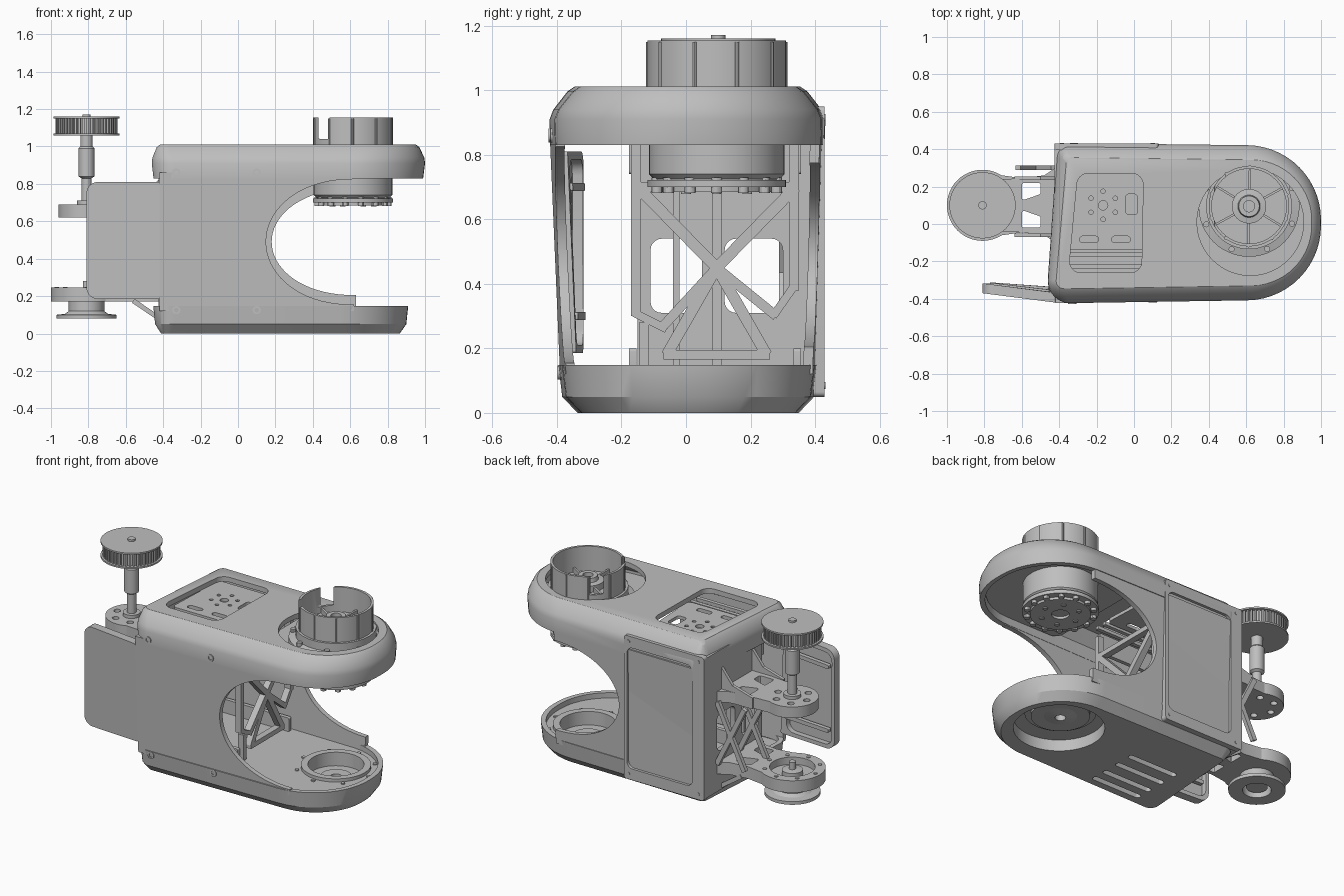
import bpy, bmesh, math
from mathutils import Vector

cube = bpy.data.objects.get("Cube")
if cube:
    bpy.data.objects.remove(cube)

grey = bpy.data.materials.new("machined_grey")
grey.use_nodes = True
grey.diffuse_color = (0.52, 0.52, 0.52, 1)
grey.node_tree.nodes["Principled BSDF"].inputs["Base Color"].default_value = (0.52, 0.52, 0.52, 1)
AXES = {"z": lambda u, v, h: (u, v, h), "y": lambda u, v, h: (u, h, v), "x": lambda u, v, h: (h, u, v)}


def loft(name, rings, axis="z", closed=False):
    """Skin equal-sized 2D rings [(points, height)]; closed joins last to first."""
    bm = bmesh.new()
    loops = [[bm.verts.new(AXES[axis](u, v, h)) for u, v in pts] for pts, h in rings]
    pairs = list(zip(loops, loops[1:] + loops[:1])) if closed else list(zip(loops, loops[1:]))
    for a, b in pairs:
        for i in range(len(a)):
            j = (i + 1) % len(a)
            bm.faces.new((a[i], a[j], b[j], b[i]))
    if not closed:
        bm.faces.new(loops[0])
        bm.faces.new(loops[-1])
    bmesh.ops.recalc_face_normals(bm, faces=bm.faces)
    mesh = bpy.data.meshes.new(name)
    bm.to_mesh(mesh)
    bm.free()
    mesh.materials.append(grey)
    ob = bpy.data.objects.new(name, mesh)
    bpy.context.collection.objects.link(ob)
    return ob


def prism(name, pts, lo, hi, axis="z"):
    return loft(name, [(pts, lo), (pts, hi)], axis)


def polar(c, r, n, start=0.0):
    return [(c[0] + r * math.cos(start + 2 * math.pi * i / n), c[1] + r * math.sin(start + 2 * math.pi * i / n)) for i in range(n)]


def disc(name, c, r, lo, hi, axis="z", n=48):
    return prism(name, polar(c, r, n), lo, hi, axis)


def turned(name, c, profile, closed=False):
    return loft(name, [(polar(c, r, 48), z) for r, z in profile], "z", closed)


def rounded(corners, n=8):
    """Polygon from (x, y, radius) corners with true arc fillets."""
    out = []
    for i, (x, y, r) in enumerate(corners):
        p = Vector((x, y))
        a = (Vector(corners[i - 1][:2]) - p).normalized()
        b = (Vector(corners[(i + 1) % len(corners)][:2]) - p).normalized()
        half = a.angle(b) / 2
        c = p + (a + b).normalized() * r / math.sin(half)
        s, e = p + a * r / math.tan(half) - c, p + b * r / math.tan(half) - c
        t = math.atan2(s.x * e.y - s.y * e.x, s.dot(e))
        for k in range(n + 1):
            q = t * k / n
            out.append((c.x + s.x * math.cos(q) - s.y * math.sin(q), c.y + s.x * math.sin(q) + s.y * math.cos(q)))
    return out


def rect(u0, u1, v0, v1, r=0.02):
    return rounded([(u0, v0, r), (u1, v0, r), (u1, v1, r), (u0, v1, r)], 5)


def inset(corners, dx, dy):
    """Rounded outline moved inwards; radii shrink so the arcs never overlap."""
    return rounded([(x + (dx if x < 0 else -dx), y + (dy if y < 0 else -dy), max(r - max(dx, dy), 0.03))
                    for x, y, r in corners], 14)


def cut(ob, *cutters):
    for c in cutters:
        c.hide_render = True
        m = ob.modifiers.new("cut", "BOOLEAN")
        m.operation, m.object, m.solver = "DIFFERENCE", c, "EXACT"
        bpy.context.view_layer.objects.active = ob
        bpy.ops.object.modifier_apply(modifier=m.name)
        bpy.data.objects.remove(c)
    return ob


def bar(name, p, q, w, lo, hi, axis):
    """Straight strut of width w between 2D points."""
    p, q = Vector(p), Vector(q)
    d = (q - p).normalized() * w / 2
    s = Vector((-d.y, d.x))
    return prism(name, [p + s, p - s, q - s, q + s], lo, hi, axis)


MOTOR, PULLEY, BORE = (0.615, 0.095), (-0.81, 0.1), (0.622, 0.01)

# Upper shell: chamfered hollow cover with a motor bore and a service window
top = [(-0.47, -0.425, 0.12), (1.0, -0.402, 0.4), (1.0, 0.417, 0.4), (-0.41, 0.433, 0.08)]
upper = loft("upper_shell", [(inset(top, 0.01, 0.002), 0.83), (inset(top, 0, 0), 0.91), (inset(top, 0.004, 0.012), 0.94),
                             (inset(top, 0.03, 0.056), 0.996), (inset(top, 0.05, 0.078), 1.011)])
cut(upper, loft("cavity", [(inset(top, 0.035, 0.035), 0.8), (inset(top, 0.035, 0.035), 0.91), (inset(top, 0.07, 0.09), 0.98)]),
    disc("bore", BORE, 0.285, 0.9, 1.1, n=64),
    prism("window", rounded([(-0.35, -0.26, 0.06), (0.04, -0.26, 0.06), (0.05, 0.27, 0.06), (-0.30, 0.27, 0.06)]), 0.9, 1.1))

# Service plate under the window
plate = prism("service_plate", rounded([(-0.36, -0.14, 0.03), (0.08, -0.14, 0.03), (0.06, 0.3, 0.03), (-0.34, 0.3, 0.03)]), 0.935, 0.955)
cut(plate, *[disc("hole", p, 0.012, 0.9, 1, n=12) for p in polar((-0.165, 0.1), 0.075, 6, math.pi / 6)],
    disc("hole", (-0.165, 0.1), 0.025, 0.9, 1, n=20), prism("slot", rect(-0.045, 0.02, 0.05, 0.16), 0.9, 1),
    *[prism("slot", rect(x, x + 0.1, -0.1, -0.065, 0.016), 0.9, 1) for x in (-0.29, -0.12)])
for y in (-0.165, -0.225):
    prism("window_rail", rect(-0.38, 0.08, y - 0.012, y + 0.012, 0.004), 0.93, 0.95)

# Lower shell: tray with bearing seat, chamfered underside and vents
low = [(-0.46, -0.397, 0.11), (0.91, -0.38, 0.375), (0.91, 0.395, 0.375), (-0.41, 0.41, 0.08)]
lower = loft("lower_shell", [(inset(low, 0.045, 0.06), 0), (inset(low, 0.01, 0.012), 0.05), (inset(low, 0, 0), 0.148)])
cut(lower, prism("tray", inset(low, 0.03, 0.03), 0.115, 0.3), disc("seat", (0.57, 0.03), 0.255, -0.1, 0.07),
    disc("bearing_hole", MOTOR, 0.18, -0.1, 0.3),
    *[prism("vent", rect(-0.27, 0.07, y - 0.018, y + 0.018, 0.017), -0.1, 0.04) for y in (0.04, -0.07, -0.18, -0.27)])
turned("bearing_rim", MOTOR, [(0.16, 0.05), (0.2, 0.05), (0.2, 0.135), (0.16, 0.135)], True)
turned("bearing_ring", MOTOR, [(0.09, 0.03), (0.165, 0.03), (0.165, 0.05), (0.09, 0.05)], True)
turned("bearing_hub", MOTOR, [(0.03, 0.02), (0.092, 0.03), (0.092, 0.06), (0.03, 0.06)], True)
for p in polar(MOTOR, 0.225, 8):
    disc("tray_screw", p, 0.012, 0.11, 0.122, n=12)


# Side walls with the C-shaped opening, leaning and tapering with the shells
def side_wall(name, y, thick, cx, a, b, lean, taper):
    arc = [(cx - a * math.sin(t) ** 0.92, 0.49 + b * math.cos(t)) for t in [math.pi * i / 36 for i in range(37)]]
    w = prism(name, [(-0.42, 0.86), (cx, 0.86)] + arc + [(cx, 0.12), (-0.42, 0.12)], y, y + thick, "y")
    for v in w.data.vertices:
        v.co.y += lean * (0.83 - v.co.z) + taper * (v.co.x + 0.42)


side_wall("front_wall", -0.421, 0.03, 0.62, 0.47, 0.335, 0.043, 0.0157)
side_wall("back_wall", 0.396, 0.03, 0.63, 0.45, 0.285, -0.03, -0.0113)

# Front wing: lipped plate reaching past the pulleys, tapering inwards
wing = prism("front_wing", rounded([(-0.81, 0.185, 0.06), (-0.42, 0.185, 0.01), (-0.42, 0.81, 0.01), (-0.81, 0.81, 0.06)]), -0.421, -0.368, "y")
cut(wing, prism("recess", rect(-0.79, -0.46, 0.21, 0.785, 0.05), -0.401, -0.3, "y"))
for z in (0.3, 0.7):
    prism("wing_rib", rect(-0.77, -0.45, z - 0.012, z + 0.012, 0.005), -0.385, -0.36, "y")
for ob in [o for o in bpy.context.scene.objects if "wing" in o.name]:
    for v in ob.data.vertices:
        reach = (-0.42 - v.co.x) / 0.39
        v.co.y += 0.051 * reach + 0.043 * (0.83 - v.co.z) * (1 - reach)

# Cover screws on the front
for x in (-0.33, 0.1):
    for z, y in ((0.86, -0.426), (0.125, -0.397)):
        y += 0.0157 * (x + 0.47)
        loft("cover_screw", [(polar((x, z), r, 20), h) for r, h in ((0.022, y + 0.01), (0.022, y - 0.003), (0.012, y - 0.003), (0.012, y + 0.01))], "y", True)

# Back panel with a shallow recess
panel = prism("back_panel", rect(-0.425, 0.13, 0.05, 0.95, 0.015), 0.395, 0.43, "y")
cut(panel, prism("recess", rect(-0.345, 0.11, 0.12, 0.88, 0.04), 0.413, 0.5, "y"))
cut(upper, prism("recess", rect(-0.345, 0.11, 0.12, 0.88, 0.04), 0.413, 0.5, "y"))
for x in (-0.385, 0.1):
    for z in (0.085, 0.915):
        disc("panel_screw", (x, z), 0.011, 0.42, 0.433, "y", 12)

# Left end wall with two windows
end = prism("end_wall", rect(-0.15, 0.42, 0.06, 0.94), -0.425, -0.395, "x")
cut(end, prism("hole", rect(-0.11, 0.05, 0.31, 0.54, 0.035), -0.6, -0.3, "x"),
    prism("hole", rect(0.12, 0.3, 0.31, 0.54, 0.035), -0.6, -0.3, "x"))

# Cross braces facing the opening, tied to the end wall by webs
HEART = (0.095, 0.45)
for p, q, w in ((HEART, (-0.15, 0.7), 0.035), (HEART, (0.34, 0.7), 0.035), (HEART, (-0.06, 0.18), 0.035), (HEART, (0.25, 0.18), 0.035),
                (HEART, (-0.07, 0.27), 0.03), (HEART, (0.28, 0.3), 0.03), ((-0.155, 0.3), (-0.155, 0.83), 0.03),
                ((0.335, 0.38), (0.335, 0.83), 0.03), ((-0.16, 0.31), (-0.06, 0.26), 0.025), ((0.34, 0.4), (0.27, 0.3), 0.025),
                ((-0.07, 0.18), (0.26, 0.18), 0.03), ((-0.16, 0.7), (0.35, 0.7), 0.03), ((-0.13, 0.12), (-0.13, 0.28), 0.03)):
    bar("cross_brace", p, q, w, 0.1, 0.14, "x")
for y, w in ((-0.03, 0.02), (0.095, 0.03)):
    bar("upright", (y, 0.12), (y, 0.86), w, -0.39, -0.36, "x")
for y in (-0.165, 0.345):
    for z0, z1 in ((0.74, 0.86), (0.11, 0.2)):
        prism("brace_web", rect(-0.42, 0.12, z0, z1, 0.01), y - 0.012, y + 0.012, "y")

# Pulley arms with windows, side gussets and diagonals
for name, z0, z1, r in (("upper", 0.62, 0.69, 0.15), ("lower", 0.17, 0.245, 0.19)):
    arm = prism(name + "_arm", [(-0.78, 0.1 - r * 0.9), (-0.6, -0.045), (-0.48, -0.06), (-0.42, -0.1), (-0.42, 0.3), (-0.48, 0.26), (-0.6, 0.245), (-0.78, 0.1 + r * 0.9)], z0, z1)
    cut(arm, disc("clear", PULLEY, r - 0.01, 0, 1),
        *[prism("hole", rounded([(-0.6, 0.1 + s * 0.12, 0.012), (-0.6, 0.1 + s * 0.025, 0.012), (-0.5, 0.1 + s * 0.06, 0.012), (-0.5, 0.1 + s * 0.12, 0.012)], 3), 0, 1) for s in (-1, 1)])
    if name == "upper":
        head = disc("upper_arm_head", PULLEY, r, z0, z1)
        cut(head, *[disc("hole", p, 0.02, 0.5, 0.8, n=14) for p in polar(PULLEY, 0.1, 6)])
    else:
        turned("lower_arm_head", PULLEY, [(0.13, z0), (r, z0), (r, z1), (0.13, z1)], True)
        turned("lower_arm_seat", PULLEY, [(0.05, z0), (0.14, z0), (0.14, z0 + 0.03), (0.05, z0 + 0.03)], True)
        for p in polar(PULLEY, 0.16, 8):
            disc("arm_screw", p, 0.012, z1 - 0.01, z1 + 0.004, n=12)
for y in (-0.06, 0.245):
    prism("upper_gusset", [(-0.42, 0.62), (-0.64, 0.62), (-0.64, 0.69), (-0.5, 0.73), (-0.42, 0.83)], y - 0.01, y + 0.01, "y")
    bar("lower_gusset", (-0.56, 0.175), (-0.42, 0.08), 0.025, y - 0.01, y + 0.01, "y")
for y in (0.085, 0.3):
    bar("arm_diagonal", (-0.43, 0.24), (-0.62, 0.63), 0.03, y - 0.012, y + 0.012, "y")
    bar("arm_diagonal", (-0.62, 0.24), (-0.43, 0.63), 0.03, y - 0.012, y + 0.012, "y")

# Pulley shaft, toothed pulley and lower bearing
turned("pulley_shaft", PULLEY, [(0.05, 0.68), (0.05, 0.71), (0.027, 0.71), (0.027, 0.83), (0.042, 0.84), (0.042, 0.99),
                                (0.033, 1.0), (0.033, 1.16), (0.022, 1.16), (0.022, 1.172)])
teeth = [(PULLEY[0] + r * math.cos(a), PULLEY[1] + r * math.sin(a))
         for i in range(48) for f, r in ((0, 0.165), (0.45, 0.165), (0.5, 0.152), (0.95, 0.152)) for a in [(i + f) * math.pi / 24]]
prism("pulley_teeth", teeth, 1.07, 1.152)
disc("pulley_lower_flange", PULLEY, 0.177, 1.06, 1.07)
disc("pulley_upper_flange", PULLEY, 0.177, 1.15, 1.16)
turned("lower_bearing", PULLEY, [(0.08, 0.08), (0.16, 0.08), (0.16, 0.1), (0.115, 0.105), (0.095, 0.12), (0.095, 0.18), (0.08, 0.18)], True)
turned("lower_stub", PULLEY, [(0.06, 0.1), (0.06, 0.23), (0.02, 0.235), (0.02, 0.28)])

# Motor: mount plate, flange, body and output plate
prism("motor_mount", rounded([(0.25, -0.37, 0.05), (0.955, -0.37, 0.35), (0.955, 0.38, 0.35), (0.25, 0.38, 0.05)]), 0.875, 0.895)
turned("motor_flange", MOTOR, [(0.27, 0.89), (0.27, 0.94), (0.23, 0.95), (0.23, 1.0)])
turned("motor_body", MOTOR, [(0.195, 0.70), (0.195, 0.725), (0.205, 0.735), (0.21, 0.74), (0.21, 0.88)])
turned("output_plate", MOTOR, [(0.05, 0.685), (0.17, 0.685), (0.17, 0.7), (0.215, 0.7), (0.215, 0.722), (0.05, 0.722)], True)
for p in polar(MOTOR, 0.19, 14):
    disc("output_bolt", p, 0.017, 0.682, 0.73, n=12)
for p in polar(MOTOR, 0.11, 6):
    disc("output_pin", p, 0.015, 0.679, 0.69, n=12)
for p in polar(MOTOR, 0.248, 8, 0.4):
    disc("flange_bolt", p, 0.016, 0.93, 0.965, n=12)

# Slotted motor cup with ribs, spokes and hub
cup = turned("motor_cup", MOTOR, [(0.2, 0.99), (0.215, 0.99), (0.215, 1.155), (0.2, 1.155)], True)
cut(cup, prism("slot", rect(0.43, 0.49, 1.04, 1.3, 0.01), -0.5, 0.6, "y"))
for p in polar(MOTOR, 0.212, 10, 0.3):
    disc("cup_rib", p, 0.008, 0.99, 1.15, n=10)
for p, q in zip(polar(MOTOR, 0.08, 6, 0.5), polar(MOTOR, 0.2, 6, 0.5)):
    bar("cup_spoke", p, q, 0.012, 0.99, 1.03, "z")
turned("cup_hub", MOTOR, [(0.03, 0.99), (0.092, 0.99), (0.092, 1.04), (0.06, 1.045), (0.055, 1.07), (0.03, 1.07)], True)

# Smooth round surfaces, keep machined edges crisp
for ob in bpy.context.scene.objects:
    ob.select_set(ob.type == "MESH")
    if ob.type == "MESH":
        bpy.context.view_layer.objects.active = ob
bpy.ops.object.shade_smooth_by_angle(angle=math.radians(30))
